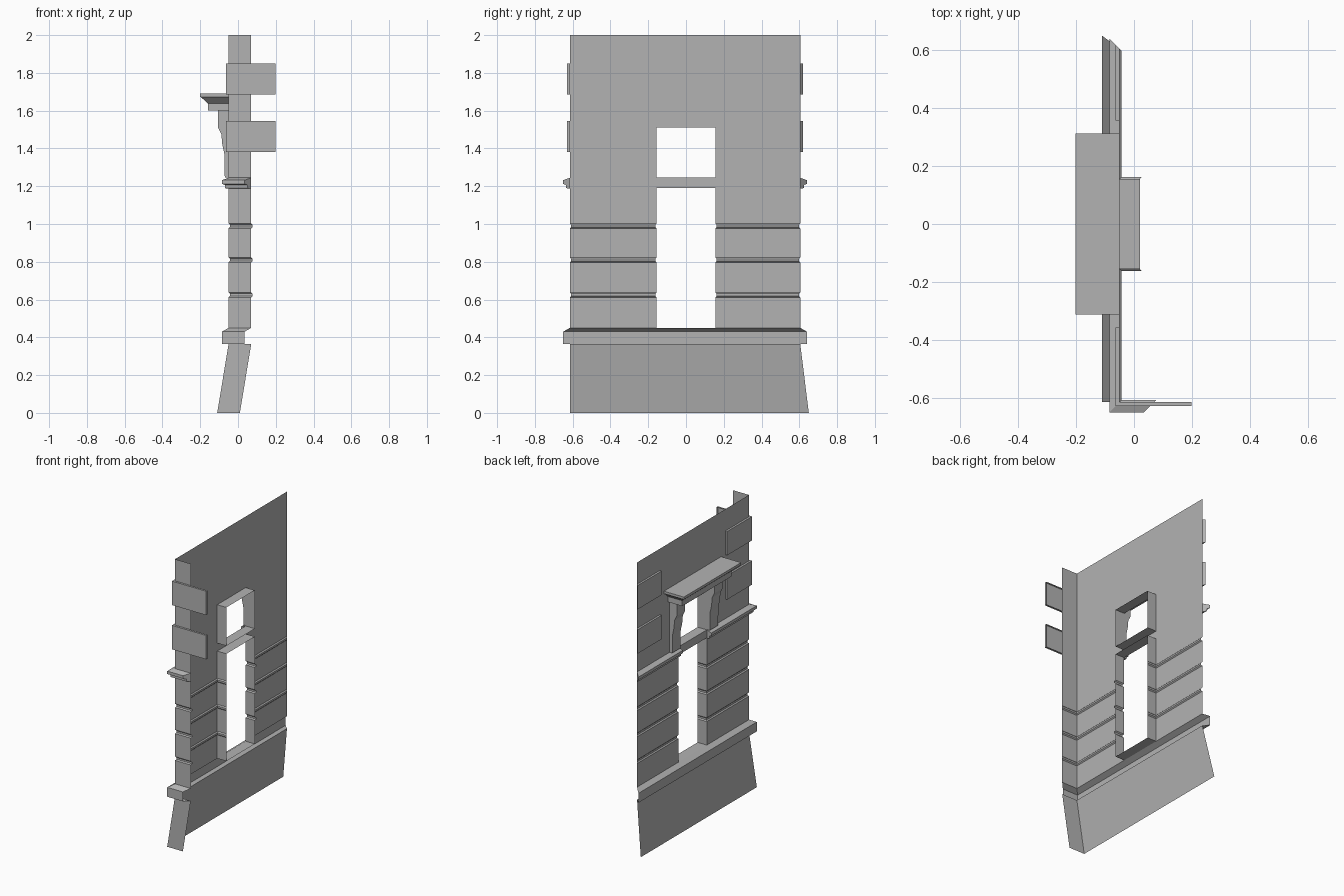
import bpy
import bmesh

cube = bpy.data.objects.get("Cube")
if cube:
    bpy.data.objects.remove(cube, do_unlink=True)

stone = bpy.data.materials.new("grey_stone")
stone.use_nodes = True
GREY = (0.45, 0.45, 0.45, 1)
stone.diffuse_color = GREY
stone.node_tree.nodes["Principled BSDF"].inputs["Base Color"].default_value = GREY

# Shared plan positions
WALL, BACK = -0.05, 0.02          # facade plane, back of the reveals
CORNER, END, RET = -0.615, 0.605, 0.07
OPEN = 0.155                      # half width of the openings


def add_object(name, bm):
    mesh = bpy.data.meshes.new(name)
    bm.to_mesh(mesh)
    bm.free()
    mesh.materials.append(stone)
    obj = bpy.data.objects.new(name, mesh)
    bpy.context.collection.objects.link(obj)
    return obj


def sweep(name, path, profile, end_caps=False, lids=False):
    """Carry a profile of (outset, z) along a path of (x, y, mitre_x, mitre_y)."""
    bm = bmesh.new()
    rows = [[bm.verts.new((x + d * mx, y + d * my, z)) for d, z in profile]
            for x, y, mx, my in path]
    for a, b in zip(rows, rows[1:]):
        for j in range(len(profile) - 1):
            bm.faces.new((a[j], a[j + 1], b[j + 1], b[j]))
    if end_caps:
        bm.faces.new(rows[0][::-1])
        bm.faces.new(rows[-1])
    if lids:
        bm.faces.new([r[0] for r in rows])
        bm.faces.new([r[-1] for r in rows][::-1])
    return add_object(name, bm)


def plate(name, *corners):
    bm = bmesh.new()
    bm.faces.new([bm.verts.new(c) for c in corners])
    return add_object(name, bm)


def extrude_y(name, outline, y0, y1):
    bm = bmesh.new()
    a = [bm.verts.new((x, y0, z)) for x, z in outline]
    b = [bm.verts.new((x, y1, z)) for x, z in outline]
    bm.faces.new(a)
    bm.faces.new(b[::-1])
    for i in range(len(a)):
        k = (i + 1) % len(a)
        bm.faces.new((a[i], b[i], b[k], a[k]))
    bmesh.ops.recalc_face_normals(bm, faces=bm.faces)
    return add_object(name, bm)


# Path points: mitred wall ends
far_end = (WALL, END, -1, 1)
corner = (WALL, CORNER, -1, -1)
return_end = (RET, CORNER, -1, -1)
far_jamb = [(WALL, OPEN, -1, -1), (BACK, OPEN, -1, -1)]
near_jamb = [(BACK, -OPEN, -1, 1), (WALL, -OPEN, -1, 1)]

# Sloping plinth
sweep("plinth", [(WALL, END, -1, 0.75), (WALL, CORNER, -1, 0), (RET, CORNER, -1, 0)],
      [(0, 0.365), (0.06, 0)])

# Ledge over the plinth
sweep("plinth_ledge", [far_end, corner, return_end],
      [(0, 0.45), (0.035, 0.43), (0.035, 0.365), (0, 0.365)])

# Rusticated lower wall with grooves that turn into the doorway
courses = [(0, 1.19)]
for z in (0.99, 0.81, 0.625):
    courses += [(0, z + 0.013), (-0.007, z + 0.006), (-0.007, z - 0.006), (0, z - 0.013)]
courses.append((0, 0.45))
sweep("lower_wall_far", [far_end] + far_jamb, courses)
sweep("lower_wall_near", near_jamb + [corner, return_end], courses)

# Plain upper wall around the window
upper = [(0, 2), (0, 1.19)]
sweep("upper_wall_far", [far_end, far_jamb[0]], upper)
sweep("upper_wall_near", [near_jamb[1], corner, return_end], upper)
for name, top, bottom in (("wall_above_window", 2, 1.51), ("lintel_face", 1.245, 1.19)):
    sweep(name, [far_jamb[0], near_jamb[1]], [(0, top), (0, bottom)])

# Reveals: window sides, then heads and sills of both openings
window = [(0, 1.51), (0, 1.245)]
sweep("window_jamb_far", far_jamb, window)
sweep("window_jamb_near", near_jamb, window)
for name, z, up in (("door_sill", 0.45, True), ("door_head", 1.19, False),
                    ("window_sill", 1.245, True), ("window_head", 1.51, False)):
    ring = [(WALL, -OPEN, z), (BACK, -OPEN, z), (BACK, OPEN, z), (WALL, OPEN, z)]
    plate(name, *(ring if up else ring[::-1]))

# String course, broken at the opening
string = [(0, 1.245), (0.035, 1.232), (0.035, 1.212), (0.02, 1.207), (0.02, 1.19), (0, 1.187)]
sweep("string_course_far", [far_end, (WALL, OPEN, -1, 0)], string, end_caps=True)
sweep("string_course_near", [(WALL, -OPEN, -1, 0), corner, return_end], string, end_caps=True)

# Raised quoin blocks at both ends of the facade
for i, (top, bottom) in enumerate(((1.545, 1.38), (1.85, 1.685))):
    block = [(0, top), (0.014, top), (0.014, bottom), (0, bottom)]
    sweep(f"corner_quoin_{i + 1}",
          [(WALL, -0.358, -1, 0), corner, (0.198, CORNER, 0, -1)], block, end_caps=True)
    sweep(f"far_quoin_{i + 1}", [far_end, (WALL, 0.358, -1, 0)], block, end_caps=True)

# Window hood: scrolled brackets and a moulded cornice
scroll = [(WALL, 1.6), (-0.105, 1.6), (-0.105, 1.51), (-0.088, 1.475), (-0.083, 1.42),
          (-0.072, 1.37), (-0.07, 1.245), (WALL, 1.245)]
for side, s in (("far", 1), ("near", -1)):
    extrude_y(f"hood_bracket_{side}", scroll, s * 0.16, s * 0.25)
sweep("hood_cornice",
      [(WALL, 0.27, 0, 1), (-0.16, 0.27, -1, 1), (-0.16, -0.27, -1, -1), (WALL, -0.27, 0, -1)],
      [(0.042, 1.69), (0.042, 1.673), (0.034, 1.67), (0, 1.638), (0, 1.6)], lids=True)
